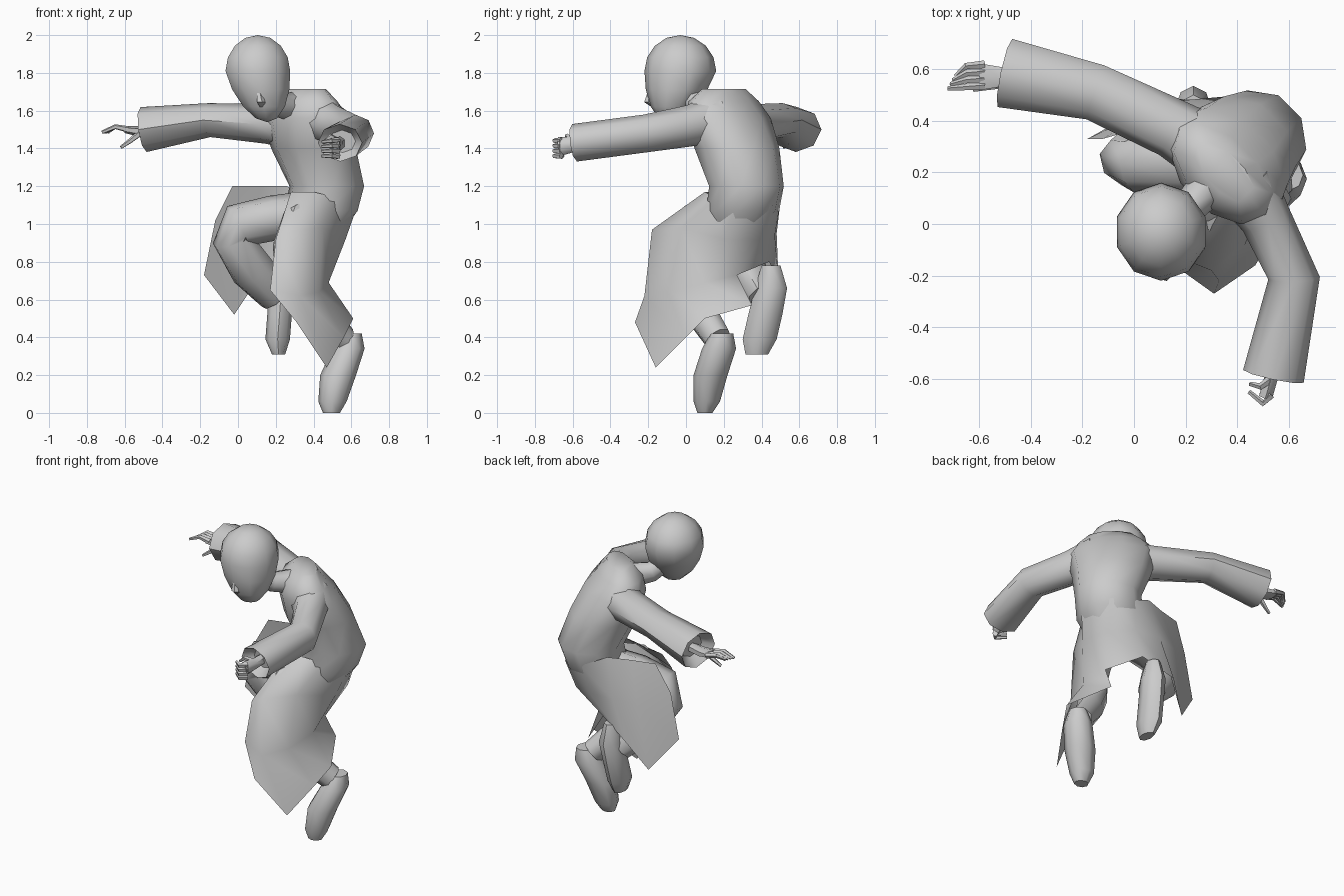
import bpy, bmesh, math
from mathutils import Vector as V


def finish(name, bm, angle=50):
    bmesh.ops.recalc_face_normals(bm, faces=bm.faces)
    me = bpy.data.meshes.new(name)
    bm.to_mesh(me)
    bm.free()
    ob = bpy.data.objects.new(name, me)
    bpy.context.collection.objects.link(ob)
    bpy.ops.object.select_all(action='DESELECT')
    ob.select_set(True)
    bpy.context.view_layer.objects.active = ob
    bpy.ops.object.shade_smooth_by_angle(angle=math.radians(angle))
    return ob


def loft(name, rings, side, n=8, up=None, cuff=0):
    """Tube through rings (centre, half width along side, other half width)."""
    bm = bmesh.new()
    pts = [V(r[0]) for r in rings]
    loops = []
    for i, (c, a, b) in enumerate(rings):
        t = V(up) if up else (pts[min(i + 1, len(pts) - 1)] - pts[max(i - 1, 0)])
        t.normalize()
        u = V(side)
        u = (u - t * u.dot(t)).normalized()
        w = t.cross(u)
        loops.append([V(c) + u * a * math.cos(k * math.tau / n) + w * b * math.sin(k * math.tau / n)
                      for k in range(n)])
    if cuff:  # recessed mouth of a sleeve
        d = (pts[-2] - pts[-1]).normalized() * cuff
        loops.append([pts[-1] + (p - pts[-1]) * 0.6 + d for p in loops[-1]])
    loops = [[bm.verts.new(p) for p in l] for l in loops]
    for l, m in zip(loops, loops[1:]):
        for k in range(n):
            j = (k + 1) % n
            bm.faces.new((l[k], l[j], m[j], m[k]))
    bm.faces.new(loops[0])
    bm.faces.new(loops[-1])
    return finish(name, bm)


def sheet(name, rows):
    """Cloth panel from a small grid of points."""
    bm = bmesh.new()
    g = [[bm.verts.new(p) for p in r] for r in rows]
    for r, s in zip(g, g[1:]):
        for k in range(min(len(r), len(s)) - 1):
            bm.faces.new((r[k], r[k + 1], s[k + 1], s[k]))
    return finish(name, bm, 60)


def digits(name, paths, r):
    for i, p in enumerate(paths):
        loft(f"{name}_{i + 1}", [(c, r * (1 - 0.25 * k), r * (1 - 0.25 * k)) for k, c in enumerate(p)],
             (0.1, 0.2, 1), 5)


LAT = (0.7, -0.7, 0)  # shoulder direction of the twisted body
UP = (0, 0, 1)

# Robe body, leaning forward
loft("robe_body", [
    ((0.42, 0.28, 0.98), 0.15, 0.15),
    ((0.44, 0.30, 1.07), 0.20, 0.19), ((0.47, 0.32, 1.2), 0.20, 0.20),
    ((0.40, 0.27, 1.4), 0.24, 0.21), ((0.36, 0.22, 1.56), 0.27, 0.18),
    ((0.34, 0.20, 1.65), 0.23, 0.13), ((0.35, 0.20, 1.715), 0.15, 0.07)], LAT, 10, UP)
loft("neck", [((0.30, 0.16, 1.62), 0.08, 0.08), ((0.21, 0.06, 1.63), 0.065, 0.065),
              ((0.14, -0.01, 1.70), 0.06, 0.06)], LAT, 8)

# Head: sphere with the lower part drawn into a jaw
bm = bmesh.new()
bmesh.ops.create_uvsphere(bm, u_segments=10, v_segments=8, radius=1)
for v in bm.verts:
    x, y, z = v.co
    d = max(0, -z - 0.1)
    v.co = V((0.105 + 0.18 * x * (1 - 0.15 * d) + 0.055 * d,
              -0.03 + 0.19 * y * (1 - 0.25 * d) - 0.07 * d,
              1.81 + 0.19 * z - 0.09 * d))
finish("head", bm, 60)
loft("nose", [((0.11, -0.19, 1.71), 0.01, 0.01), ((0.12, -0.20, 1.645), 0.025, 0.022),
              ((0.125, -0.17, 1.62), 0.012, 0.015)], (1, 0, 0), 5, UP)

# Sleeves with flared cuffs
loft("right_sleeve", [((0.27, 0.30, 1.52), 0.12, 0.13), ((0.15, 0.37, 1.53), 0.105, 0.115),
                      ((-0.15, 0.51, 1.55), 0.09, 0.11), ((-0.50, 0.585, 1.50), 0.12, 0.135)],
     UP, 8, cuff=0.06)
loft("left_sleeve", [((0.42, 0.16, 1.56), 0.13, 0.13), ((0.51, 0.02, 1.52), 0.11, 0.10),
                     ((0.62, -0.21, 1.48), 0.10, 0.10), ((0.54, -0.59, 1.43), 0.10, 0.12)],
     UP, 8, cuff=0.06)

# Hands
loft("right_palm", [((-0.44, 0.57, 1.50), 0.03, 0.035), ((-0.52, 0.57, 1.49), 0.028, 0.045),
                    ((-0.60, 0.57, 1.50), 0.018, 0.06)], UP, 6)
digits("right_finger", [[(-0.58, 0.535 + 0.027 * i, 1.50), (-0.65, 0.53 + 0.027 * i, 1.515),
                         (-0.72 + 0.01 * i, 0.525 + 0.016 * i, 1.485)] for i in range(4)], 0.018)
digits("right_thumb", [[(-0.52, 0.54, 1.48), (-0.57, 0.53, 1.44), (-0.62, 0.52, 1.405)]], 0.018)
loft("left_palm", [((0.54, -0.52, 1.43), 0.035, 0.03), ((0.53, -0.60, 1.42), 0.04, 0.03),
                   ((0.51, -0.67, 1.41), 0.05, 0.03)], UP, 6)
digits("left_finger", [[(0.53, -0.66, 1.36 + 0.027 * i), (0.50, -0.695, 1.36 + 0.027 * i),
                        (0.445, -0.65, 1.36 + 0.025 * i)] for i in range(4)], 0.018)
digits("left_thumb", [[(0.53, -0.60, 1.44), (0.49, -0.63, 1.465), (0.45, -0.62, 1.43)]], 0.018)

# Legs
loft("right_leg", [((0.40, 0.29, 1.04), 0.14, 0.14), ((0.18, 0.26, 1.03), 0.15, 0.12),
                   ((0.0, 0.23, 0.99), 0.11, 0.12), ((-0.03, 0.24, 0.92), 0.10, 0.11),
                   ((0.08, 0.32, 0.75), 0.11, 0.12), ((0.20, 0.40, 0.61), 0.075, 0.09)],
     (0.3, 1, 0), 8)
loft("left_leg", [((0.42, 0.22, 1.03), 0.13, 0.14), ((0.32, 0.05, 0.98), 0.10, 0.13),
                  ((0.27, -0.05, 0.88), 0.09, 0.10), ((0.28, -0.05, 0.74), 0.09, 0.10),
                  ((0.40, 0.06, 0.56), 0.08, 0.09), ((0.56, 0.17, 0.39), 0.07, 0.075)],
     (1, -0.3, 0), 8)

# Shoes pointing down
loft("right_shoe", [((0.23, 0.45, 0.78), 0.04, 0.05), ((0.23, 0.45, 0.66), 0.07, 0.085),
                    ((0.22, 0.42, 0.52), 0.065, 0.09), ((0.21, 0.39, 0.39), 0.065, 0.09),
                    ((0.215, 0.375, 0.31), 0.035, 0.06)], (1, 0, 0), 8, UP)
loft("left_shoe", [((0.60, 0.19, 0.42), 0.055, 0.06), ((0.585, 0.175, 0.34), 0.085, 0.09),
                   ((0.53, 0.13, 0.2), 0.095, 0.09), ((0.50, 0.11, 0.06), 0.075, 0.07),
                   ((0.495, 0.10, 0.0), 0.045, 0.04)], (1, 0, 0), 8, UP)

# Robe skirt: left thigh, round the back, to the right flap; hem only on the left
sheet("robe_skirt", [
    [(0.28, 0.14, 1.17), (0.40, 0.10, 1.17), (0.52, 0.15, 1.14), (0.64, 0.27, 1.12), (0.56, 0.46, 1.10),
     (0.42, 0.50, 1.12), (0.26, 0.45, 1.20), (0.12, 0.40, 1.20), (-0.03, 0.36, 1.20)],
    [(0.20, -0.14, 0.92), (0.30, -0.18, 0.97), (0.45, -0.03, 0.98), (0.57, 0.20, 0.92), (0.53, 0.39, 0.91),
     (0.38, 0.47, 0.94), (0.20, 0.48, 0.95), (0.05, 0.44, 0.94), (-0.12, 0.33, 1.02)],
    [(0.17, -0.17, 0.65), (0.33, -0.22, 0.62), (0.43, -0.08, 0.64), (0.48, 0.10, 0.69), (0.45, 0.27, 0.73),
     (0.30, 0.44, 0.80), (0.10, 0.49, 0.70), (-0.02, 0.42, 0.52), (-0.18, 0.33, 0.73)],
    [(0.31, -0.27, 0.48), (0.47, -0.16, 0.24), (0.56, 0.00, 0.40), (0.61, 0.10, 0.50), (0.47, 0.35, 0.57)]])
